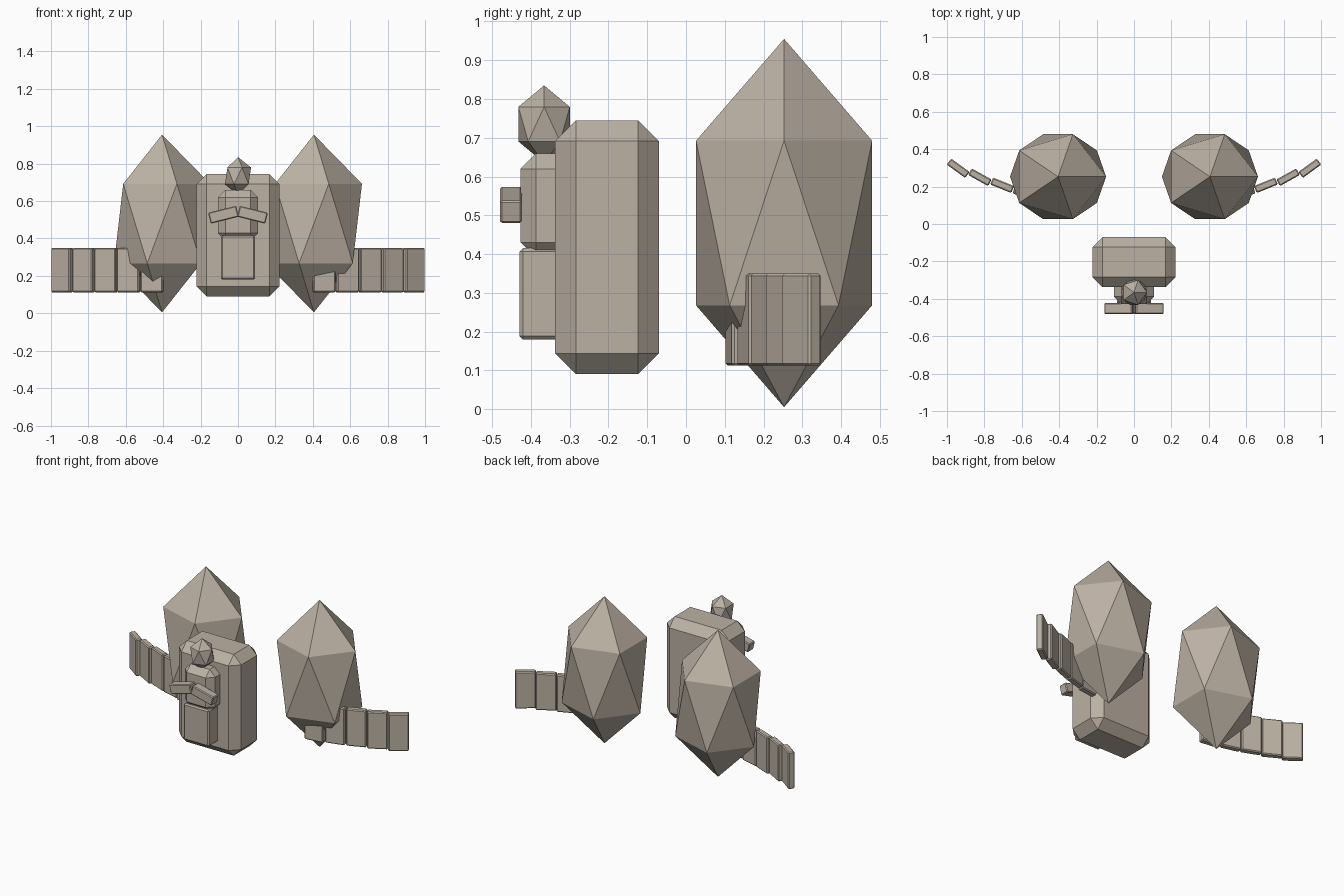
import bpy, math

if "Cube" in bpy.data.objects:
    bpy.data.objects.remove(bpy.data.objects["Cube"])

# One stone colour for everything
stone = bpy.data.materials.new("beige stone")
stone.diffuse_color = (0.50, 0.44, 0.37, 1)
stone.use_nodes = True
stone.node_tree.nodes["Principled BSDF"].inputs["Base Color"].default_value = stone.diffuse_color


def finish(ob, name):
    ob.name = name
    ob.data.materials.append(stone)
    return ob


def box(name, lo, hi, bevel, rot=(0, 0, 0)):
    """Box between two corners with chamfered edges, turned about its centre."""
    centre = [(a + b) / 2 for a, b in zip(lo, hi)]
    bpy.ops.mesh.primitive_cube_add(size=1, location=centre)
    ob = finish(bpy.context.object, name)
    ob.scale = [b - a for a, b in zip(lo, hi)]
    bpy.ops.object.transform_apply(location=False, rotation=False, scale=True)
    ob.rotation_euler = rot
    mod = ob.modifiers.new("chamfer", 'BEVEL')
    mod.width = bevel
    mod.segments = 1
    return ob


def gem(name, centre, scale):
    """Stretched icosahedron."""
    bpy.ops.mesh.primitive_ico_sphere_add(subdivisions=1, radius=1, location=centre)
    ob = finish(bpy.context.object, name)
    ob.scale = scale
    return ob


# Upright slab behind the figure
box("slab", (-0.222, -0.338, 0.09), (0.222, -0.07, 0.745), 0.054)

# Figure: robe, torso, head
box("robe", (-0.091, -0.429, 0.18), (0.091, -0.30, 0.415), 0.008)
box("torso", (-0.108, -0.427, 0.39), (0.108, -0.29, 0.66), 0.04)
gem("head", (0, -0.366, 0.735), (0.078, 0.078, 0.10))

# Two tall pointed shrubs (same orientation on both sides)
for side in (-1, 1):
    gem("shrub", (side * 0.406, 0.253, 0.48), (0.287, 0.267, 0.475))

# Curved fence panels: centre x, centre y, turn in degrees
panels = [(0.46, 0.130, 8), (0.585, 0.166, 15), (0.705, 0.207, 22),
          (0.824, 0.250, 29), (0.940, 0.298, 36)]

for side in (-1, 1):
    # Folded arms meeting in front of the torso
    x = side * 0.078
    box("arm", (x - 0.077, -0.48, 0.497), (x + 0.077, -0.423, 0.557), 0.005,
        (0, side * math.radians(14), 0))
    for px, py, turn in panels:
        x = side * px
        box("fence_panel", (x - 0.061, py - 0.02, 0.112), (x + 0.061, py + 0.02, 0.35),
            0.006, (0, 0, side * math.radians(turn)))
